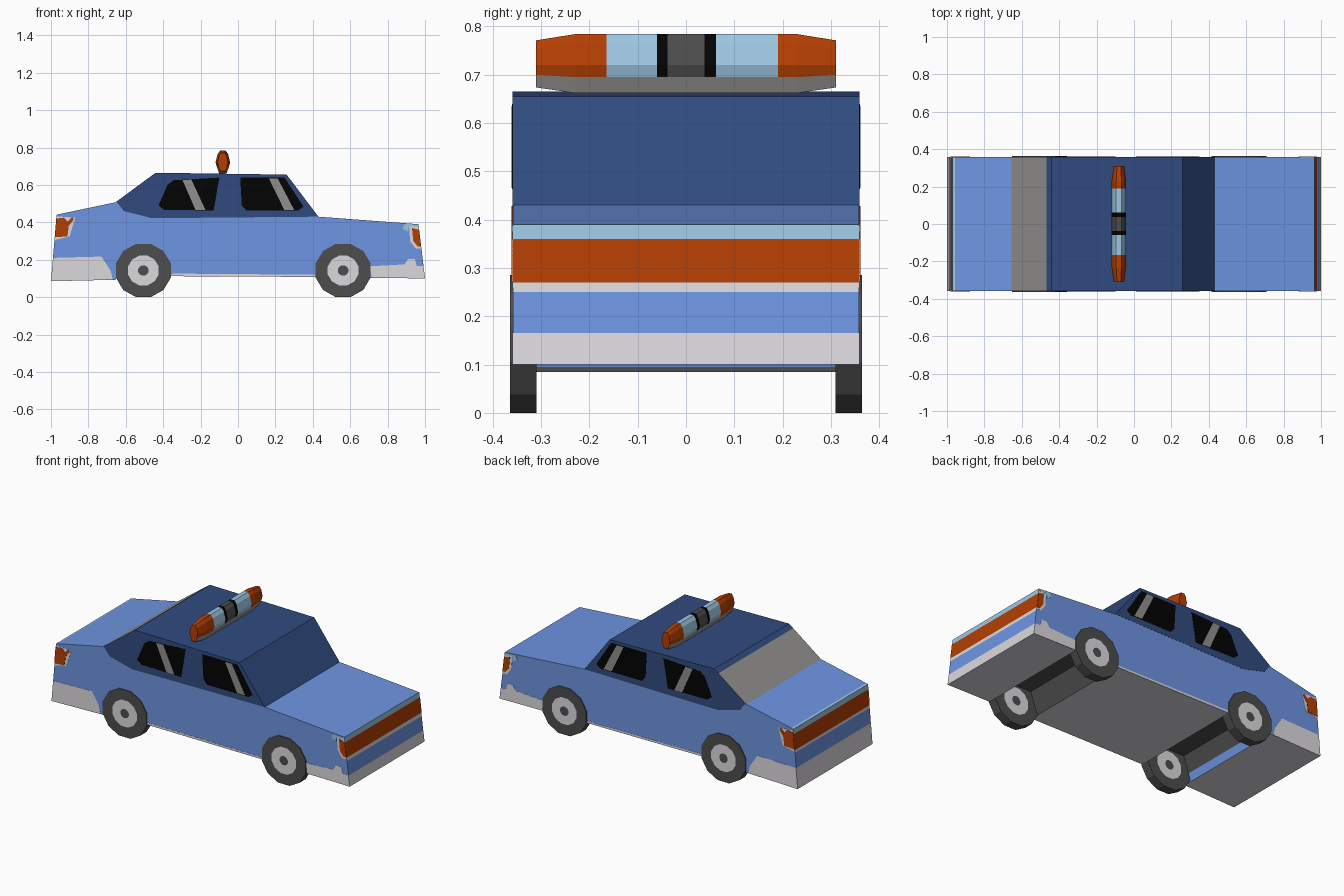
import bpy, bmesh, math

if "Cube" in bpy.data.objects:
    bpy.data.objects.remove(bpy.data.objects["Cube"])


def colour(name, r, g, b):
    def lin(c):
        c /= 255
        return c / 12.92 if c <= 0.04045 else ((c + 0.055) / 1.055) ** 2.4
    m = bpy.data.materials.new(name)
    m.diffuse_color = (lin(r), lin(g), lin(b), 1)
    m.use_nodes = True
    m.node_tree.nodes["Principled BSDF"].inputs["Base Color"].default_value = m.diffuse_color
    return m


BLUE = colour("body blue", 110, 149, 226)
NAVY = colour("cabin navy", 48, 75, 128)
ORANGE = colour("lamp orange", 180, 63, 4)
PALE = colour("pale blue", 157, 199, 226)
LIGHT = colour("light grey", 220, 217, 222)
MID = colour("mid grey", 146, 144, 142)
DARK = colour("tyre grey", 77, 77, 77)
BLACK = colour("window black", 3, 3, 3)


def finish(name, bm, mats):
    bmesh.ops.recalc_face_normals(bm, faces=bm.faces[:])
    me = bpy.data.meshes.new(name)
    bm.to_mesh(me)
    bm.free()
    for m in mats:
        me.materials.append(m)
    ob = bpy.data.objects.new(name, me)
    bpy.context.collection.objects.link(ob)
    return ob


def prism(bm, pts, y0, y1, mats=None):
    """Extrude an x-z outline along y; mats gives one index per outline edge."""
    a = [bm.verts.new((x, y0, z)) for x, z in pts]
    b = [bm.verts.new((x, y1, z)) for x, z in pts]
    bm.faces.new(a)
    bm.faces.new(b[::-1])
    n = len(pts)
    for i in range(n):
        j = (i + 1) % n
        f = bm.faces.new((a[i], a[j], b[j], b[i]))
        if mats:
            f.material_index = mats[i]


def plates(name, outlines, y, mat):
    """Thin painted plates on both flanks of the car."""
    bm = bmesh.new()
    for pts in outlines:
        for s in (-1, 1):
            prism(bm, pts, s * (y - 0.004), s * y)
    finish(name, bm, [mat])


W = 0.358                       # half width of the body
WHEELS = (-0.506, 0.562)


def end_l(z):
    return -1 + (z - 0.085) * 0.03 / 0.355


def end_r(z):
    return 1 - (z - 0.10) * 0.035 / 0.29


# Body: side outline, each point followed by the colour of the edge it starts
body_mats = [BLUE, NAVY, ORANGE, PALE, LIGHT, MID, DARK]
outline = [(end_l(0.085), 0.085, LIGHT), (end_l(0.21), 0.21, BLUE),
           (end_l(0.30), 0.30, LIGHT), (end_l(0.315), 0.315, ORANGE),
           (end_l(0.41), 0.41, PALE), (end_l(0.44), 0.44, PALE),
           (-0.958, 0.4435, BLUE),
           (-0.655, 0.507, MID), (-0.468, 0.645, NAVY),
           (-0.44, 0.665, NAVY), (0.26, 0.655, NAVY),
           (0.43, 0.43, BLUE), (end_r(0.39), 0.39, PALE),
           (end_r(0.36), 0.36, ORANGE), (end_r(0.27), 0.27, LIGHT),
           (end_r(0.25), 0.25, BLUE), (end_r(0.165), 0.165, LIGHT),
           (end_r(0.10), 0.10, LIGHT)]
for cx, zr, zl, wall in ((WHEELS[1], 0.103, 0.108, DARK), (WHEELS[0], 0.112, 0.093, BLUE)):
    outline += [(cx + 0.145, zr, DARK), (cx + 0.10, 0.235, DARK),
                (cx - 0.10, 0.235, DARK), (cx - 0.135, 0.14, wall),
                (cx - 0.148, zl, LIGHT)]
bm = bmesh.new()
prism(bm, [(x, z) for x, z, _ in outline], -W, W,
      [body_mats.index(m) for _, _, m in outline])
finish("car_body", bm, body_mats)

# Painted cabin sides, windows and glass streaks
plates("cabin_side", [[(-0.63, 0.485), (-0.61, 0.46), (-0.46, 0.422), (0.40, 0.43),
                       (0.43, 0.43), (0.26, 0.655), (-0.44, 0.665), (-0.65, 0.51)]],
       W + 0.001, NAVY)
plates("side_windows",
       [[(-0.425, 0.49), (-0.377, 0.60), (-0.345, 0.625), (-0.10, 0.639),
         (-0.13, 0.463), (-0.395, 0.467)],
        [(0.012, 0.639), (0.249, 0.639), (0.35, 0.484), (0.323, 0.463),
         (0.045, 0.463), (0.02, 0.49)]], W + 0.002, BLACK)
plates("glass_streaks",
       [[(-0.297, 0.626), (-0.249, 0.628), (-0.174, 0.466), (-0.227, 0.466)],
        [(0.165, 0.635), (0.212, 0.635), (0.30, 0.467), (0.247, 0.467)]],
       W + 0.003, MID)

# Bumper sides, sills and lamp surrounds
plates("bumper_sides",
       [[(-1, 0.085), (end_l(0.21), 0.21), (-0.73, 0.217), (-0.68, 0.14), (-0.67, 0.094)],
        [(0.715, 0.105), (0.705, 0.165), (0.89, 0.175), (0.91, 0.205), (0.945, 0.205),
         (0.955, 0.168), (end_r(0.165), 0.165), (1, 0.10)],
        [(-0.36, 0.113), (-0.35, 0.126), (0.41, 0.120), (0.417, 0.109)],
        [(end_l(0.305), 0.305), (-0.90, 0.325), (-0.87, 0.425), (end_l(0.432), 0.432)],
        [(0.92, 0.30), (0.95, 0.26), (end_r(0.26), 0.26), (end_r(0.375), 0.375),
         (0.915, 0.38)]], W + 0.001, LIGHT)
plates("lamp_sides",
       [[(end_l(0.32), 0.32), (-0.912, 0.325), (-0.905, 0.38), (-0.878, 0.415),
         (-0.885, 0.428), (-0.91, 0.405), (-0.93, 0.425), (end_l(0.42), 0.42)],
        [(0.937, 0.30), (0.96, 0.272), (end_r(0.272), 0.272), (end_r(0.36), 0.36),
         (0.93, 0.37)]], W + 0.003, ORANGE)
plates("lamp_trim", [[(0.88, 0.365), (0.91, 0.35), (0.912, 0.378),
                      (end_r(0.375), 0.375), (end_r(0.388), 0.388), (0.89, 0.392)]],
       W + 0.002, PALE)


# Wheels: tyre tread with concentric hub rings on both faces
def wheel(name, cx, side):
    bm = bmesh.new()
    n = 12

    def ring(k, y):
        return [bm.verts.new((cx + 0.152 * k * math.cos(math.tau * (i + 0.5) / n), side * y,
                              0.1425 + 0.1475 * k * math.sin(math.tau * (i + 0.5) / n)))
                for i in range(n)]
    radii = (0.19, 0.56, 1)
    rings = [ring(k, 0.309) for k in radii] + [ring(k, 0.364) for k in radii[::-1]]
    bm.faces.new(rings[0])
    bm.faces.new(rings[-1])
    for r, mat in enumerate((1, 0, 0, 0, 1)):
        for i in range(n):
            j = (i + 1) % n
            f = bm.faces.new((rings[r][i], rings[r][j], rings[r + 1][j], rings[r + 1][i]))
            f.material_index = mat
    finish(name, bm, [DARK, LIGHT])


for label, cx in zip(("rear", "front"), WHEELS):
    wheel(label + "_wheel_near", cx, -1)
    wheel(label + "_wheel_far", cx, 1)

# Roof light bar: tapered hexagonal loft, coloured by height and by distance along y
bar_mats = [ORANGE, PALE, BLACK, DARK, MID]
section = [(0.014, 0.784), (0.028, 0.765), (0.039, 0.72), (0.032, 0.695), (0.02, 0.662)]
section += [(-x, z) for x, z in section[::-1]]
stations = [(-0.31, 0.72), (-0.23, 1), (-0.165, 1), (-0.06, 1), (-0.038, 1),
            (0.038, 1), (0.062, 1), (0.19, 1), (0.23, 1), (0.31, 0.72)]
bm = bmesh.new()
loops = []
for y, k in stations:
    kz = 1 if k == 1 else 0.8
    loops.append([bm.verts.new((-0.081 + x * k, y, 0.72 + (z - 0.72) * kz))
                  for x, z in section])
faces = [bm.faces.new(loops[0]), bm.faces.new(loops[-1])]
n = len(section)
for a, b in zip(loops, loops[1:]):
    for i in range(n):
        j = (i + 1) % n
        faces.append(bm.faces.new((a[i], a[j], b[j], b[i])))
for f in faces:
    c = f.calc_center_median()
    d = abs(c.y - 0.006)
    if c.z < 0.694:
        f.material_index = 4
    else:
        f.material_index = 0 if d > 0.17 else 1 if d > 0.07 else 2 if d > 0.03 else 3
finish("roof_light_bar", bm, bar_mats)
